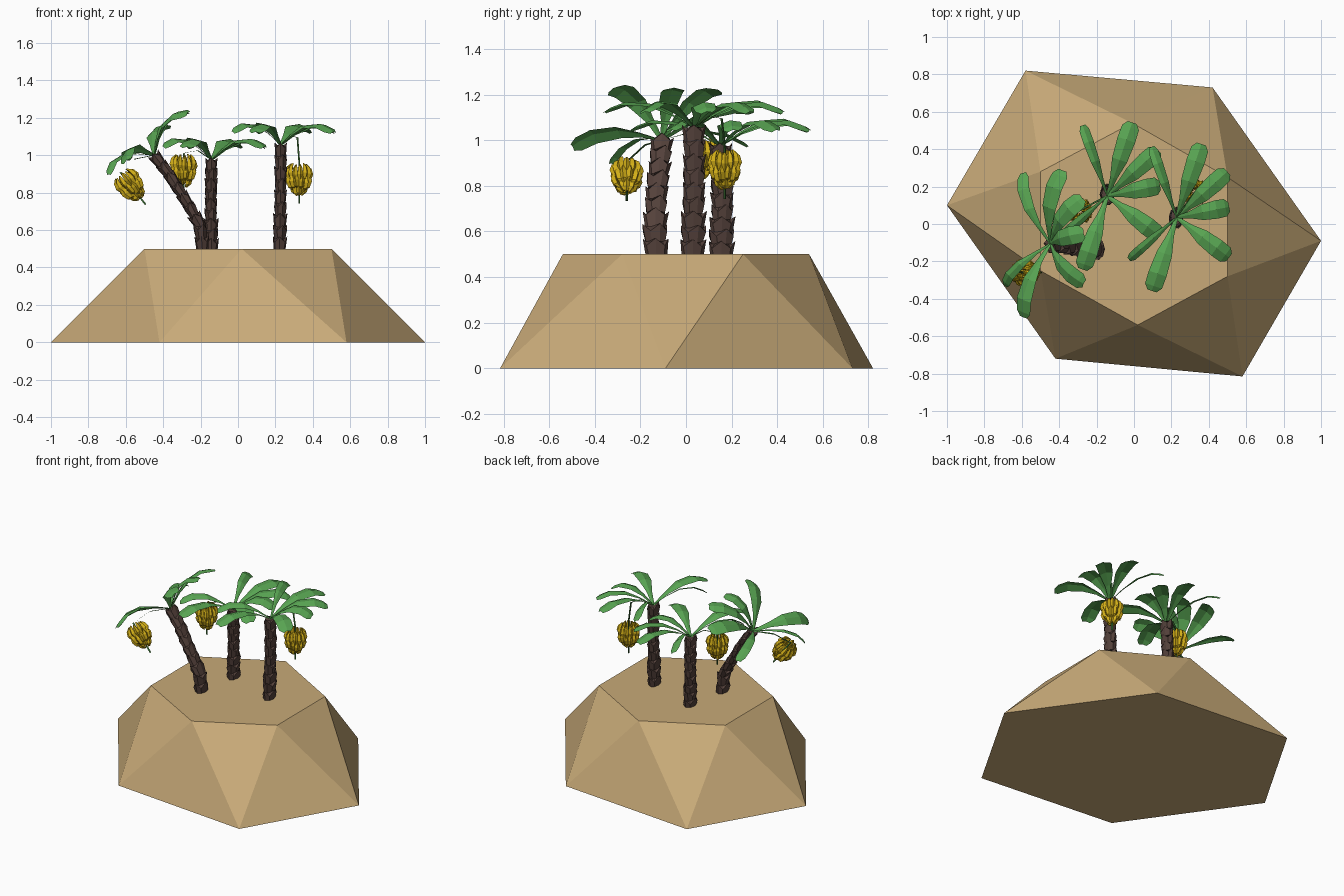
import bpy, math, random
from mathutils import Vector, Matrix

if "Cube" in bpy.data.objects:
    bpy.data.objects.remove(bpy.data.objects["Cube"])

random.seed(4)


def material(name, rgb):
    m = bpy.data.materials.new(name)
    lin = [(c / 255 / 12.92 if c < 11 else ((c / 255 + 0.055) / 1.055) ** 2.4) for c in rgb]
    m.diffuse_color = (*lin, 1)
    m.use_nodes = True
    m.node_tree.nodes["Principled BSDF"].inputs["Base Color"].default_value = m.diffuse_color
    return m


SAND = material("sand", (200, 170, 120))
BARK = material("bark", (84, 65, 59))
LEAF = material("leaf green", (88, 164, 82))
STEM = material("stem green", (58, 110, 50))
YELLOW = material("banana yellow", (212, 176, 24))


def build(name, verts, faces, mat):
    me = bpy.data.meshes.new(name)
    me.from_pydata([tuple(v) for v in verts], [], faces)
    me.materials.append(mat)
    me.update()
    ob = bpy.data.objects.new(name, me)
    bpy.context.collection.objects.link(ob)
    return ob


def tube(verts, faces, rings):
    """Skin equal-sized rings of points and cap both ends."""
    n, b = len(rings[0]), len(verts)
    for r in rings:
        verts.extend(r)
    for k in range(len(rings) - 1):
        for i in range(n):
            j = (i + 1) % n
            faces.append((b + k*n + i, b + k*n + j, b + (k+1)*n + j, b + (k+1)*n + i))
    faces.append(tuple(b + i for i in reversed(range(n))))
    faces.append(tuple(b + (len(rings) - 1) * n + i for i in range(n)))


# Island: a hexagon twisted against a smaller hexagon, joined by triangles
low = [(-1, .1), (-.42, -.72), (.58, -.815), (1, -.09), (.42, .73), (-.58, .82)]
high = [(-.5, -.25), (.02, -.54), (.5, -.28), (.5, .25), (-.01, .54), (-.5, .28)]
iv = [(x, y, 0) for x, y in low] + [(x, y, .5) for x, y in high]
fi = [tuple(reversed(range(6))), tuple(range(6, 12))]
for i in range(6):
    j = (i + 1) % 6
    fi += [(i, j, 6 + i), (j, 6 + j, 6 + i)]
build("sand_island", iv, fi, SAND)


def sample(path, t):
    """Point and direction at fraction t of a polyline."""
    p = [Vector(q) for q in path]
    d = [(b - a).length for a, b in zip(p, p[1:])]
    s = t * sum(d)
    for i, l in enumerate(d):
        if s <= l or i == len(d) - 1:
            return p[i].lerp(p[i + 1], s / l), (p[i + 1] - p[i]).normalized()
        s -= l


def trunk(name, path, segs=9, n=8):
    # overlapping flared bark collars with ragged upper rims
    verts, faces = [], []
    for k in range(segs):
        rings = []
        fat = 1.12 if k < 3 else 1.0
        for t, s in ((k / segs, .86), ((k + .95) / segs, 1.06), ((k + 1) / segs, .8)):
            c, d = sample(path, min(t, 1))
            v = Vector((0, 1, 0))
            u = v.cross(d).normalized()
            ring = []
            for i in range(n):
                a = 2 * math.pi * (i + .5 * (k % 2)) / n
                rag = .016 * (-1) ** i if s > 1 else 0
                w = s * fat * random.uniform(.94, 1.05)
                ring.append(c + u * (.033 * w * math.cos(a)) + v * (.049 * w * math.sin(a)) + d * rag)
            rings.append(ring)
        tube(verts, faces, rings)
    build(name, verts, faces, BARK)


# Crown leaves: tip x, tip y, width, roll in degrees
LEAVES = [(.13, .385, .10, 8), (.265, .24, .10, 8), (.275, .055, .10, 8), (.275, -.21, .10, 8),
          (-.13, -.385, .10, 0), (-.25, -.22, .055, -25), (-.13, .37, .065, 30)]
# Along the leaf: fraction, height, relative width
PROFILE = [(0, 0, .16), (.25, .06, .38), (.5, .105, .85), (.78, .112, 1), (.95, .088, .95), (1.02, .07, .5)]


def crown(name, m):
    verts, faces = [], []
    for dx, dy, width, roll in LEAVES:
        out = Vector((dx, dy, 0))
        r = math.radians(roll)
        side = Vector((-dy, dx, 0)).normalized() * math.cos(r) + Vector((0, 0, math.sin(r)))
        b = len(verts)
        for s, h, w in PROFILE:
            c = out * s + Vector((0, 0, h))
            e = side * (w * width / 2)
            dip = Vector((0, 0, -.14 * w * width))
            verts += [m @ (c - e + dip), m @ c, m @ (c + e + dip)]
        for k in range(len(PROFILE) - 1):
            for i in range(2):
                q = b + 3 * k + i
                faces.append((q, q + 3, q + 4, q + 1))
    build(name, verts, [tuple(reversed(f)) for f in faces], LEAF)


def bunch(name, m, off):
    # fruit stalk arching out of the crown and hanging through the bunch
    off = Vector(off)
    flat = Vector((off.x, off.y, 0))
    pts = [Vector((0, 0, 0)), flat * .5 + Vector((0, 0, .05)), flat * .9 + Vector((0, 0, .04)),
           off + Vector((0, 0, .09)), off + Vector((0, 0, -.13))]
    v, f = [], []
    rings = []
    for p in pts:
        rings.append([m @ (p + Vector((.006 * math.cos(a), .006 * math.sin(a), 0)))
                      for a in (0, math.pi * 2 / 3, math.pi * 4 / 3)])
    tube(v, f, rings)
    build(name + "_stalk", v, f, STEM)
    # three tiers of curved four-sided bananas
    v, f = [], []
    for tier, (z, rad, count) in enumerate(((.025, .058, 13), (-.015, .054, 12), (-.04, .034, 8))):
        for i in range(count):
            a = 2 * math.pi * (i + .5 * tier) / count
            o, s = Vector((math.cos(a), math.sin(a), 0)), Vector((-math.sin(a), math.cos(a), 0))
            j = random.uniform(-.008, .008)
            rings = []
            for h, q, w in ((-.045, .45, .005), (-.028, .85, .013), (.005, 1.05, .015),
                            (.035, .95, .012), (.054, .72, .004)):
                c = off + o * (rad * q) + Vector((0, 0, z + h + j))
                rings.append([m @ (c + o * w), m @ (c + s * w), m @ (c - o * w), m @ (c - s * w)])
            tube(v, f, rings)
    build(name, v, f, YELLOW)


# Three palms: trunk path, crown lean, fruit offset from the crown
PALMS = {
    "right_palm": ([(.222, .03, .49), (.228, .036, .8), (.228, .035, 1.055)], 0, (.098, .135, -.182)),
    "middle_palm": ([(-.142, .155, .49), (-.145, .16, .75), (-.142, .15, .975)], 0, (-.15, -.08, -.055)),
    "leaning_palm": ([(-.19, -.13, .49), (-.2, -.135, .62), (-.28, -.13, .76), (-.37, -.115, .9),
                      (-.448, -.105, 1.0)], 38, (-.2, -.155, -.05)),
}
for name, (path, lean, off) in PALMS.items():
    m = Matrix.Translation(path[-1]) @ Matrix.Rotation(-math.radians(lean), 4, 'Y')
    trunk(name + "_trunk", path)
    crown(name + "_leaves", m)
    bunch(name + "_bananas", m, off)
